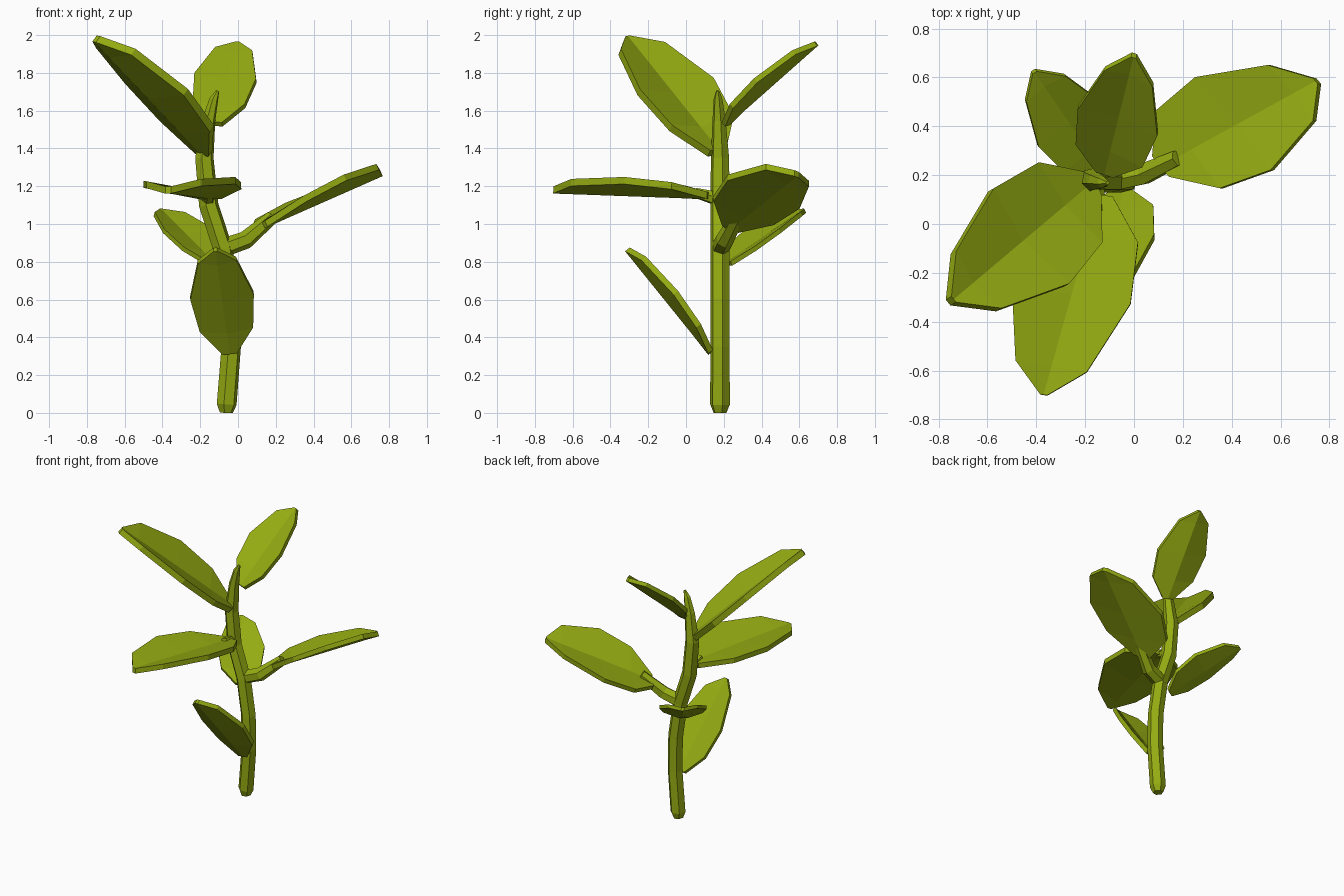
import bpy, bmesh, math
from mathutils import Vector

if "Cube" in bpy.data.objects:
    bpy.data.objects.remove(bpy.data.objects["Cube"])

green = bpy.data.materials.new("leaf green")
green.diffuse_color = (0.30, 0.41, 0.006, 1)
green.use_nodes = True
green.node_tree.nodes["Principled BSDF"].inputs["Base Color"].default_value = green.diffuse_color


def finish(bm, name):
    bmesh.ops.recalc_face_normals(bm, faces=bm.faces)
    me = bpy.data.meshes.new(name)
    bm.to_mesh(me)
    bm.free()
    me.materials.append(green)
    ob = bpy.data.objects.new(name, me)
    bpy.context.collection.objects.link(ob)


def tube(name, points, sides=6):
    """Low-poly tube through (x, y, z, radius) points."""
    bm = bmesh.new()
    pts = [Vector(p[:3]) for p in points]
    rings = []
    for i, p in enumerate(pts):
        d = pts[min(i + 1, len(pts) - 1)] - pts[max(i - 1, 0)]
        q = Vector((0, 0, 1)).rotation_difference(d.normalized())
        ring = []
        for k in range(sides):
            a = 2 * math.pi * k / sides + 0.25
            ring.append(bm.verts.new(p + q @ Vector((math.cos(a), math.sin(a), 0)) * points[i][3]))
        rings.append(ring)
    for r0, r1 in zip(rings, rings[1:]):
        for k in range(sides):
            j = (k + 1) % sides
            bm.faces.new((r0[k], r0[j], r1[j], r1[k]))
    bm.faces.new(rings[0])
    bm.faces.new(rings[-1])
    finish(bm, name)


# leaf stations: position along rib, relative half width, edge lift
STATIONS = [(0.0, 0.22, 0.0), (0.2, 0.84, 0.045), (0.5, 1.0, 0.065), (0.86, 0.6, 0.045), (1.0, 0.06, 0.0)]


def leaf(name, base, tip, half):
    """Thick leaf folded along its rib; half is the half-width vector."""
    base, tip, half = Vector(base), Vector(tip), Vector(half)
    axis = tip - base
    n = axis.cross(half).normalized()
    if n.z < 0:
        n = -n
    length = axis.length
    bm = bmesh.new()
    layers = []
    for off in (-0.022, 0.022):
        rows = []
        for t, w, lift in STATIONS:
            c = base + axis * t + n * off * length
            up = n * lift * length
            rows.append([bm.verts.new(c - half * w + up), bm.verts.new(c), bm.verts.new(c + half * w + up)])
        layers.append(rows)
        for a, b in zip(rows, rows[1:]):
            for k in (0, 1):
                bm.faces.new((a[k], a[k + 1], b[k + 1], b[k]))
    # rim joining the two layers
    lo, hi = [[r[0] for r in L] + [L[-1][1]] + [r[2] for r in reversed(L)] + [L[0][1]] for L in layers]
    for k in range(len(lo)):
        j = (k + 1) % len(lo)
        bm.faces.new((lo[k], lo[j], hi[j], hi[k]))
    finish(bm, name)


# curved main stem
tube("stem", [(-0.062, 0.18, 0.0, 0.035), (-0.06, 0.18, 0.045, 0.054), (-0.036, 0.18, 0.35, 0.053),
              (-0.04, 0.18, 0.6, 0.053), (-0.08, 0.18, 0.87, 0.053), (-0.155, 0.18, 1.1, 0.053),
              (-0.178, 0.18, 1.35, 0.05), (-0.155, 0.175, 1.55, 0.036), (-0.128, 0.17, 1.66, 0.024),
              (-0.108, 0.168, 1.705, 0.009)])
# side branch and short leaf stalk
tube("side_branch", [(-0.09, 0.18, 0.87, 0.05), (0.04, 0.205, 0.915, 0.048), (0.18, 0.27, 1.035, 0.036)])
tube("leaf_stalk", [(-0.16, 0.18, 1.13, 0.04), (-0.15, 0.05, 1.165, 0.028)])

# leaves
leaf("right_leaf", (0.115, 0.235, 0.985), (0.75, 0.585, 1.265), (0.155, -0.19, 0.075))
leaf("upper_left_leaf", (-0.18, 0.165, 1.38), (-0.75, -0.315, 1.98), (0.155, -0.195, -0.03))
leaf("front_leaf", (-0.14, 0.12, 1.15), (-0.37, -0.70, 1.18), (0.243, -0.04, 0.01))
leaf("upper_back_leaf", (-0.12, 0.21, 1.53), (0.0, 0.69, 1.955), (0.163, -0.055, -0.015))
leaf("back_left_leaf", (-0.13, 0.22, 0.79), (-0.41, 0.625, 1.07), (0.133, 0.088, 0.0))
leaf("lower_front_leaf", (-0.045, 0.13, 0.32), (-0.12, -0.31, 0.865), (0.168, 0.0, 0.015))
